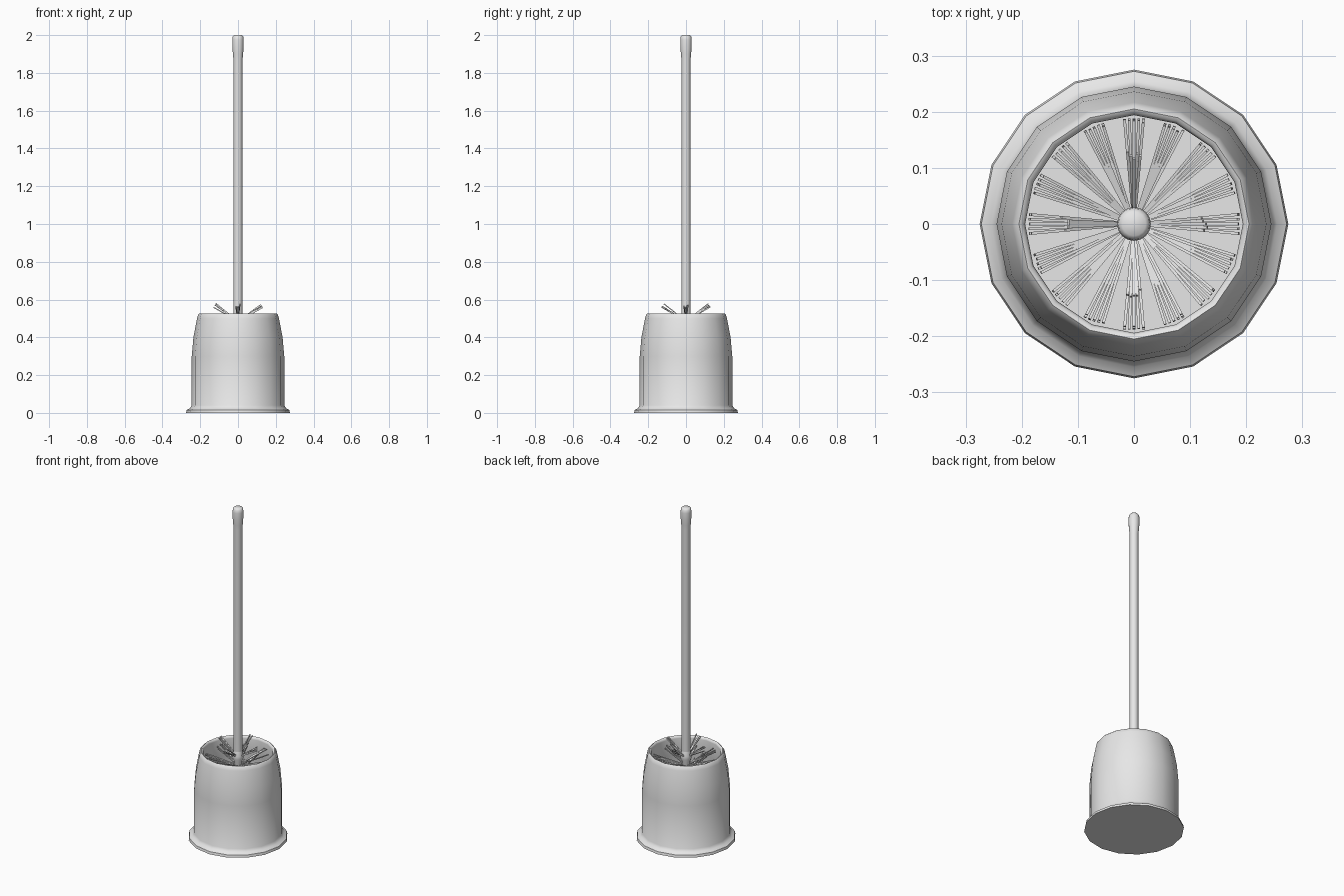
import bpy, bmesh, math, random
from mathutils import Matrix, Vector

cube = bpy.data.objects.get("Cube")
if cube:
    bpy.data.objects.remove(cube)
random.seed(4)

GREY = (0.8, 0.8, 0.8, 1)
mat = bpy.data.materials.new("light grey plastic")
mat.use_nodes = True
mat.diffuse_color = GREY
mat.node_tree.nodes["Principled BSDF"].inputs["Base Color"].default_value = GREY


def make_object(name, bm, smooth=None):
    bmesh.ops.recalc_face_normals(bm, faces=bm.faces[:])
    mesh = bpy.data.meshes.new(name)
    bm.to_mesh(mesh)
    bm.free()
    mesh.materials.append(mat)
    ob = bpy.data.objects.new(name, mesh)
    bpy.context.collection.objects.link(ob)
    if smooth:
        bpy.ops.object.select_all(action="DESELECT")
        ob.select_set(True)
        bpy.context.view_layer.objects.active = ob
        bpy.ops.object.shade_smooth_by_angle(angle=math.radians(smooth))
    return ob


def lathe(name, profile, sides, smooth):
    """Turn an (r, z) profile around the z axis and cap both ends."""
    bm = bmesh.new()
    rings = []
    for r, z in profile:
        angles = [math.tau * i / sides for i in range(sides)]
        rings.append([bm.verts.new((r * math.cos(a), r * math.sin(a), z)) for a in angles])
    for low, high in zip(rings, rings[1:]):
        for i in range(sides):
            j = (i + 1) % sides
            bm.faces.new((low[i], low[j], high[j], high[i]))
    bm.faces.new(rings[0])
    bm.faces.new(rings[-1])
    return make_object(name, bm, smooth)


# Hollow holder with a flared foot and rounded rim
lathe("holder", [
    (0.275, 0), (0.272, 0.015), (0.255, 0.024), (0.245, 0.04),
    (0.245, 0.30), (0.236, 0.40), (0.217, 0.50), (0.212, 0.518),
    (0.205, 0.525), (0.198, 0.522), (0.194, 0.51),
    (0.215, 0.40), (0.225, 0.30), (0.225, 0.03)], 16, 50)

# Long handle with a slightly thicker rounded grip
lathe("handle", [
    (0.022, 0.47), (0.024, 0.52), (0.024, 1.87), (0.027, 1.90),
    (0.030, 1.94), (0.030, 1.975), (0.028, 1.992), (0.021, 2.0)], 16, 50)

# Core that carries the bristles
lathe("brush_core", [
    (0.012, 0.08), (0.022, 0.10), (0.022, 0.46), (0.030, 0.48),
    (0.030, 0.50), (0.024, 0.525)], 16, 50)


def add_tuft(bm, azimuth, z, tilt, length, count=5):
    """A fan of thin square bristles growing out of the core."""
    for k in range(count):
        yaw = azimuth + math.radians((k - (count - 1) / 2) * 2.6)
        pitch = tilt + math.radians(random.uniform(-5, 5))
        direction = Vector((math.cos(yaw) * math.cos(pitch),
                            math.sin(yaw) * math.cos(pitch), math.sin(pitch)))
        centre = Vector((0, 0, z)) + direction * (0.015 + length / 2)
        turn = direction.to_track_quat("X", "Z").to_matrix().to_4x4()
        size = Matrix.Diagonal((length, 0.005, 0.005, 1))
        bmesh.ops.create_cube(bm, size=1, matrix=Matrix.Translation(centre) @ turn @ size)


# Bristle rows, alternate rows turned to fill the gaps
bristles = bmesh.new()
for row in range(8):
    for i in range(8):
        turn = math.tau * (i + (row % 2) / 2) / 8
        add_tuft(bristles, turn, 0.12 + row * 0.045, math.radians(12), 0.175)

# Upper crown of four splayed tufts
for i in range(4):
    add_tuft(bristles, math.tau * i / 4, 0.485, math.radians(34), 0.135)
make_object("bristles", bristles)
